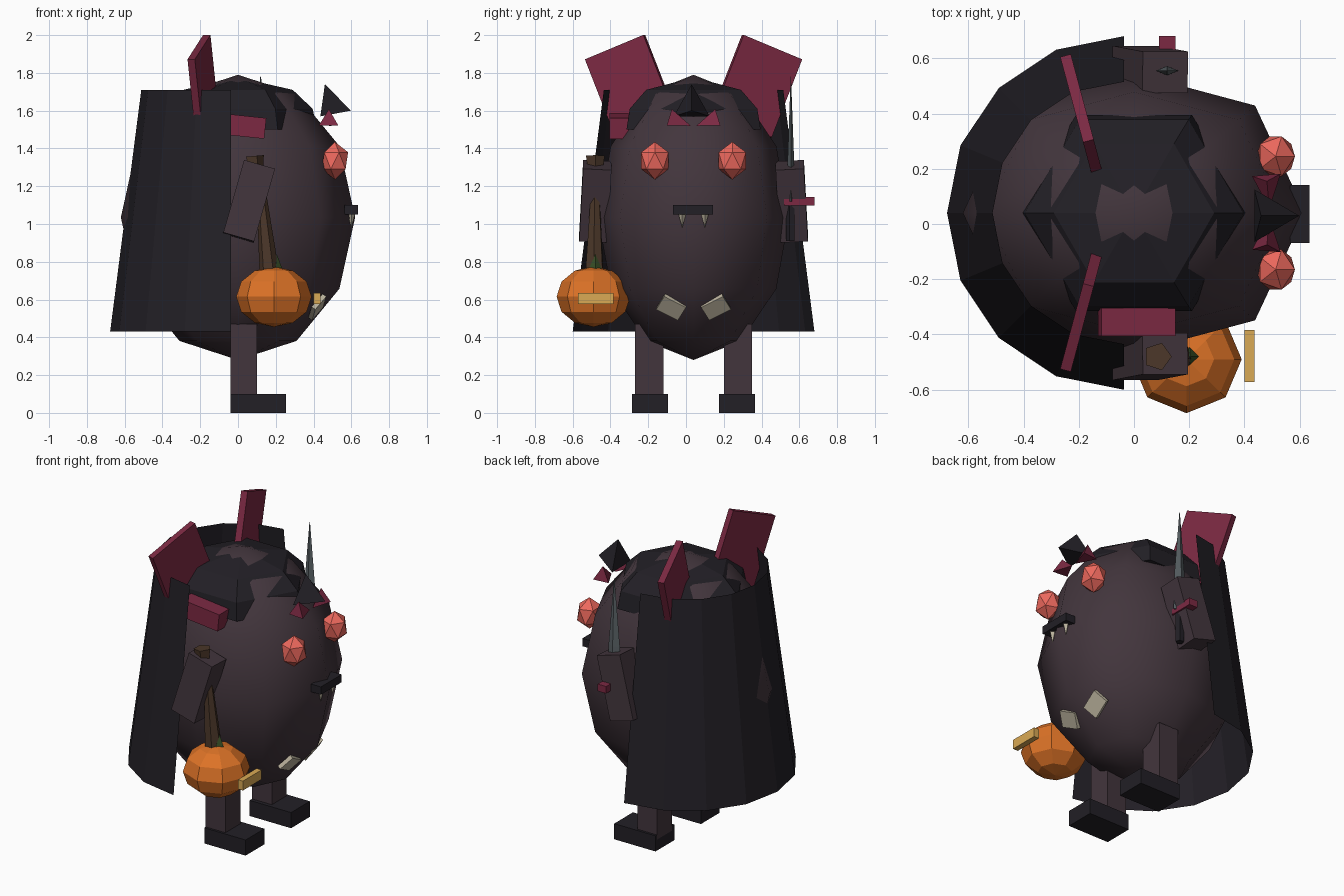
import bpy, bmesh, math
from mathutils import Vector, Matrix, Euler

if "Cube" in bpy.data.objects:
    bpy.data.objects.remove(bpy.data.objects["Cube"])

MID = 0.04  # symmetry plane of the figure in y
R = math.radians


def mat(name, r, g, b):
    m = bpy.data.materials.new(name)
    m.diffuse_color = (r, g, b, 1)
    m.use_nodes = True
    m.node_tree.nodes["Principled BSDF"].inputs["Base Color"].default_value = m.diffuse_color
    return m


PLUM = mat("plum", .055, .036, .046)
DARK = mat("dark", .016, .014, .019)
RED = mat("crimson", .2, .022, .055)
CORAL = mat("coral", .85, .14, .11)
ORANGE = mat("orange", .72, .17, .02)
GOLD = mat("gold", .7, .4, .09)
BROWN = mat("brown", .07, .038, .022)
BONE = mat("bone", .5, .45, .34)
GREEN = mat("green", .04, .08, .02)
STEEL = mat("steel", .1, .12, .13)


def finish(name, bm, m, smooth=False):
    me = bpy.data.meshes.new(name)
    bm.to_mesh(me)
    bm.free()
    for p in me.polygons:
        p.use_smooth = smooth
    me.materials.append(m)
    ob = bpy.data.objects.new(name, me)
    bpy.context.collection.objects.link(ob)
    return ob


def box(name, c, d, m, rot=(0, 0, 0)):
    bm = bmesh.new()
    M = Matrix.Translation(c) @ Euler([R(a) for a in rot]).to_matrix().to_4x4() @ Matrix.Diagonal((*d, 1))
    bmesh.ops.create_cube(bm, size=1, matrix=M)
    return finish(name, bm, m)


def cone(name, p, q, r1, r2, n, m, sx=1, sy=1):
    """Tapered prism from point p to point q."""
    p, q = Vector(p), Vector(q)
    d = q - p
    bm = bmesh.new()
    M = Matrix.Translation((p + q) / 2) @ d.to_track_quat('Z', 'Y').to_matrix().to_4x4() @ Matrix.Diagonal((sx, sy, 1, 1))
    bmesh.ops.create_cone(bm, cap_ends=True, segments=n, radius1=r1, radius2=r2, depth=d.length, matrix=M)
    return finish(name, bm, m)


def ball(name, c, r, seg, rings, m, smooth=False):
    bm = bmesh.new()
    bmesh.ops.create_uvsphere(bm, u_segments=seg, v_segments=rings, radius=1,
                              matrix=Matrix.Translation(c) @ Matrix.Diagonal((*r, 1)))
    return finish(name, bm, m, smooth)


def loft(name, rings, m, closed=True, smooth=False, caps=True):
    """Skin between equal-length rings of points."""
    bm = bmesh.new()
    vs = [[bm.verts.new(p) for p in ring] for ring in rings]
    n = len(vs[0])
    for a, b in zip(vs, vs[1:]):
        for i in range(n if closed else n - 1):
            j = (i + 1) % n
            bm.faces.new((a[i], a[j], b[j], b[i]))
    if closed and caps:
        bm.faces.new(vs[0][::-1])
        bm.faces.new(vs[-1])
    return finish(name, bm, m, smooth)


def circle(z, rx, ry, n, cx=0, a0=0, a1=360, closed=True):
    k = n if closed else n - 1
    return [(cx + rx * math.cos(R(a0 + (a1 - a0) * i / k)),
             MID + ry * math.sin(R(a0 + (a1 - a0) * i / k)), z) for i in range(n)]


# egg-shaped body, slightly flattened at the sides
body = ball("body", (0, MID, 1.035), (.62, .55, .755), 8, 6, PLUM, True)
for v in body.data.vertices:
    if abs(v.co.x) < .01:
        v.co.y = MID + (v.co.y - MID) * .92

# hair cap and forelock
loft("hair_cap", [circle(1.5, .42, .41, 6), circle(1.61, .395, .39, 6),
                  circle(1.71, .29, .29, 6), circle(1.765, .05, .05, 6)], DARK)
cone("forelock", (.49, .03, 1.58), (.46, .03, 1.74), .11, 0, 3, DARK)

# cape: open half cone
loft("cape", [circle(.43, .64, .64, 9, -.037, 90, 270, False),
              circle(1.71, .475, .475, 9, -.037, 90, 270, False)], DARK, closed=False)

for s, side in ((-1, "right"), (1, "left")):
    # collar flaps
    box(side + "_collar", (-.185, MID + s * .335, 1.73), (.04, .345, .445), RED, (-s * 22, 0, -s * -15))
    # arms, legs, feet
    box(side + "_arm", (.058, MID + s * .52, 1.12), (.17, .15, .4), PLUM, (s * 3, 16, 0))
    box(side + "_leg", (.03, MID + s * .235, .27), (.14, .15, .4), PLUM)
    box(side + "_foot", (.107, MID + s * .23, .05), (.293, .19, .1), DARK)
    # eyes and brows
    bm = bmesh.new()
    bmesh.ops.create_icosphere(bm, subdivisions=1, radius=1,
                               matrix=Matrix.Translation((.513, MID + s * .205, 1.335)) @ Matrix.Diagonal((.078, .085, .1, 1)))
    finish(side + "_eye", bm, CORAL)
    cone(side + "_brow", (.48, MID + s * .13, 1.55), (.49, MID + s * .015, 1.52), .06, 0, 3, RED)
    # fangs
    cone(side + "_fang", (.60, MID + s * .06, 1.06), (.6, MID + s * .06, .98), .022, 0, 4, BONE)
    # belly patches lying on the lower front
    box(side + "_belly_patch", (.42, MID + s * .117, .56), (.025, .13, .1), BONE, (s * 33, 35, s * 12))

# upper lip
box("upper_lip", (.6, .037, 1.075), (.07, .21, .05), DARK)

# shoulder strap on one side
box("shoulder_strap", (.01, -.355, 1.52), (.27, .1, .11), RED, (0, 6, 0))

# staff handle held in one hand
cone("staff_top", (.085, -.48, 1.36), (.1, -.48, 1.2), .052, .03, 5, BROWN)
cone("staff_shaft", (.17, -.485, .7), (.115, -.48, 1.25), .055, .02, 6, BROWN)

# pumpkin with stem and glowing mouth
ball("pumpkin", (.19, -.49, .615), (.2, .195, .16), 8, 6, ORANGE)
cone("pumpkin_stem", (.2, -.48, .74), (.205, -.48, .84), .045, 0, 4, GREEN)
box("pumpkin_mouth", (.418, -.478, .606), (.036, .19, .06), GOLD)

# dagger on the other side
loft("dagger_blade", [circle(z, r, r * .42, 4, .12) for z, r in ((1.12, .045), (1.35, .04), (1.78, .002))], STEEL).location.y = .515
box("dagger_guard", (.12, .6, 1.12), (.06, .16, .045), RED)
cone("dagger_grip", (.12, .555, .91), (.12, .555, 1.12), .025, .025, 5, DARK)
